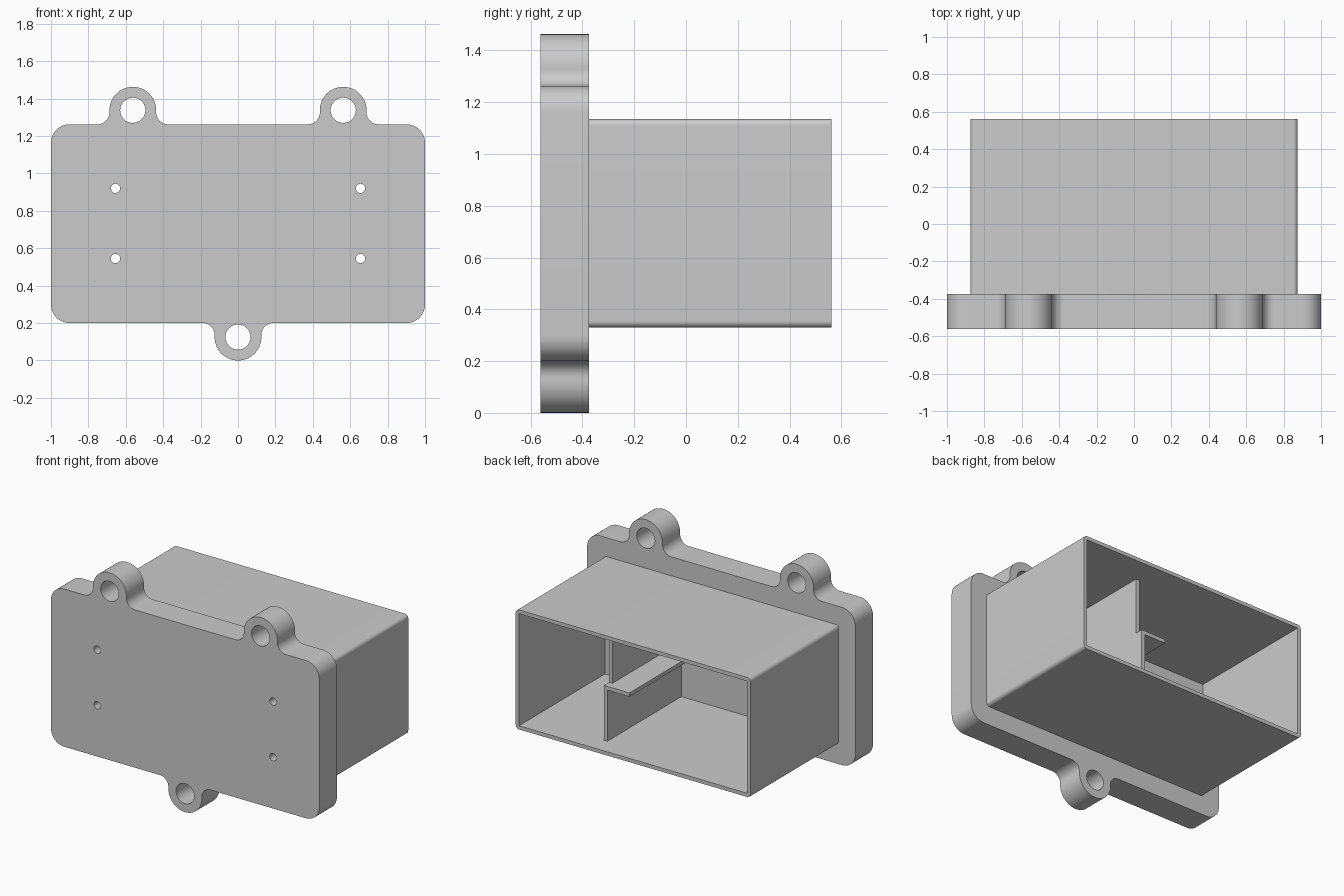
import bpy
import bmesh
from math import cos, sin, pi, radians

cube = bpy.data.objects.get("Cube")
if cube:
    bpy.data.objects.remove(cube, do_unlink=True)

grey = bpy.data.materials.new("plain grey")
grey.use_nodes = True
colour = (0.6, 0.6, 0.6, 1)
grey.diffuse_color = colour
grey.node_tree.nodes["Principled BSDF"].inputs["Base Color"].default_value = colour


def arc(cx, cz, r, start, end, steps=12):
    angles = [radians(start + (end - start) * i / steps) for i in range(steps + 1)]
    return [(cx + r * cos(a), cz + r * sin(a)) for a in angles]


def circle(cx, cz, r, steps=32):
    return arc(cx, cz, r, 0, 360, steps)[:-1]


def rect(x0, x1, z0, z1):
    return [(x0, z0), (x1, z0), (x1, z1), (x0, z1)]


def rounded_rect(x0, x1, z0, z1, r):
    return (arc(x1 - r, z1 - r, r, 0, 90) + arc(x0 + r, z1 - r, r, 90, 180)
            + arc(x0 + r, z0 + r, r, 180, 270) + arc(x1 - r, z0 + r, r, 270, 360))


def ear(cx, cz, s):
    """Lug outline with blended feet; s = 1 points up, s = -1 points down."""
    pts = (arc(0.1875, -0.0125, 0.0625, 270, 180)
           + arc(0, 0, 0.125, 0, 180, 32)
           + arc(-0.1875, -0.0125, 0.0625, 0, -90))
    return [(cx + s * x, cz + s * z) for x, z in pts]


def extrude(name, loops, y0, y1):
    """Extrude an x-z outline (first loop) with holes (other loops) along y."""
    curve = bpy.data.curves.new(name + "_profile", "CURVE")
    curve.dimensions = "2D"
    curve.fill_mode = "BOTH"
    curve.extrude = (y1 - y0) / 2
    for loop in loops:
        spline = curve.splines.new("POLY")
        spline.points.add(len(loop) - 1)
        for p, (x, z) in zip(spline.points, loop):
            p.co = (x, z, 0, 1)
        spline.use_cyclic_u = True
    temp = bpy.data.objects.new(name + "_profile", curve)
    bpy.context.collection.objects.link(temp)
    deps = bpy.context.evaluated_depsgraph_get()
    mesh = bpy.data.meshes.new_from_object(temp.evaluated_get(deps))
    bpy.data.objects.remove(temp, do_unlink=True)
    bpy.data.curves.remove(curve)

    # Stand the profile upright and close the seams
    bm = bmesh.new()
    bm.from_mesh(mesh)
    for v in bm.verts:
        x, z, d = v.co
        v.co = (x, (y0 + y1) / 2 - d, z)
    bmesh.ops.remove_doubles(bm, verts=bm.verts, dist=1e-5)
    bmesh.ops.recalc_face_normals(bm, faces=bm.faces)
    bm.to_mesh(mesh)
    bm.free()
    mesh.materials.clear()
    mesh.materials.append(grey)
    obj = bpy.data.objects.new(name, mesh)
    bpy.context.collection.objects.link(obj)
    bpy.ops.object.select_all(action="DESELECT")
    obj.select_set(True)
    bpy.context.view_layer.objects.active = obj
    bpy.ops.object.shade_smooth_by_angle(angle=pi / 6)
    return obj


FRONT, PLATE_BACK, REAR = -0.5625, -0.375, 0.5625
INNER_BACK = -0.35
WALL = 0.025
LOW, HIGH = 0.33, 1.135
screw_holes = [circle(x, z, 0.025, 20) for x in (-0.655, 0.655) for z in (0.545, 0.92)]
lugs = [(0, 0.125, -1), (0.5625, 1.3375, 1), (-0.5625, 1.3375, 1)]

# Mounting plate with three lugs
outline = (arc(-0.9, 0.3, 0.1, 180, 270) + ear(*lugs[0])
           + arc(0.9, 0.3, 0.1, 270, 360) + arc(0.9, 1.1625, 0.1, 0, 90)
           + ear(*lugs[1]) + ear(*lugs[2]) + arc(-0.9, 1.1625, 0.1, 90, 180))
lug_holes = [circle(x, z, 0.0675) for x, z, s in lugs]
extrude("mounting_plate", [outline] + lug_holes + screw_holes, FRONT, PLATE_BACK)

# Open housing behind the plate
inner = rect(-0.875 + WALL, 0.875 - WALL, LOW + WALL, HIGH - WALL)
extrude("housing_walls", [rounded_rect(-0.875, 0.875, LOW, HIGH, 0.025), inner],
        PLATE_BACK, REAR)
extrude("housing_base", [inner] + screw_holes, PLATE_BACK, INNER_BACK)

# Divider: an L-shaped shelf below, a set-back wall above
left, right, shelf = 0.305, 0.115, 0.725
bracket = [(left, LOW + WALL), (left, shelf), (right, shelf), (right, shelf - WALL),
           (left - WALL, shelf - WALL), (left - WALL, LOW + WALL)]
extrude("divider_shelf", [bracket], INNER_BACK, 0.4375)
extrude("divider_upper_wall", [rect(left - WALL, left, shelf, HIGH - WALL)],
        INNER_BACK, 0.385)
